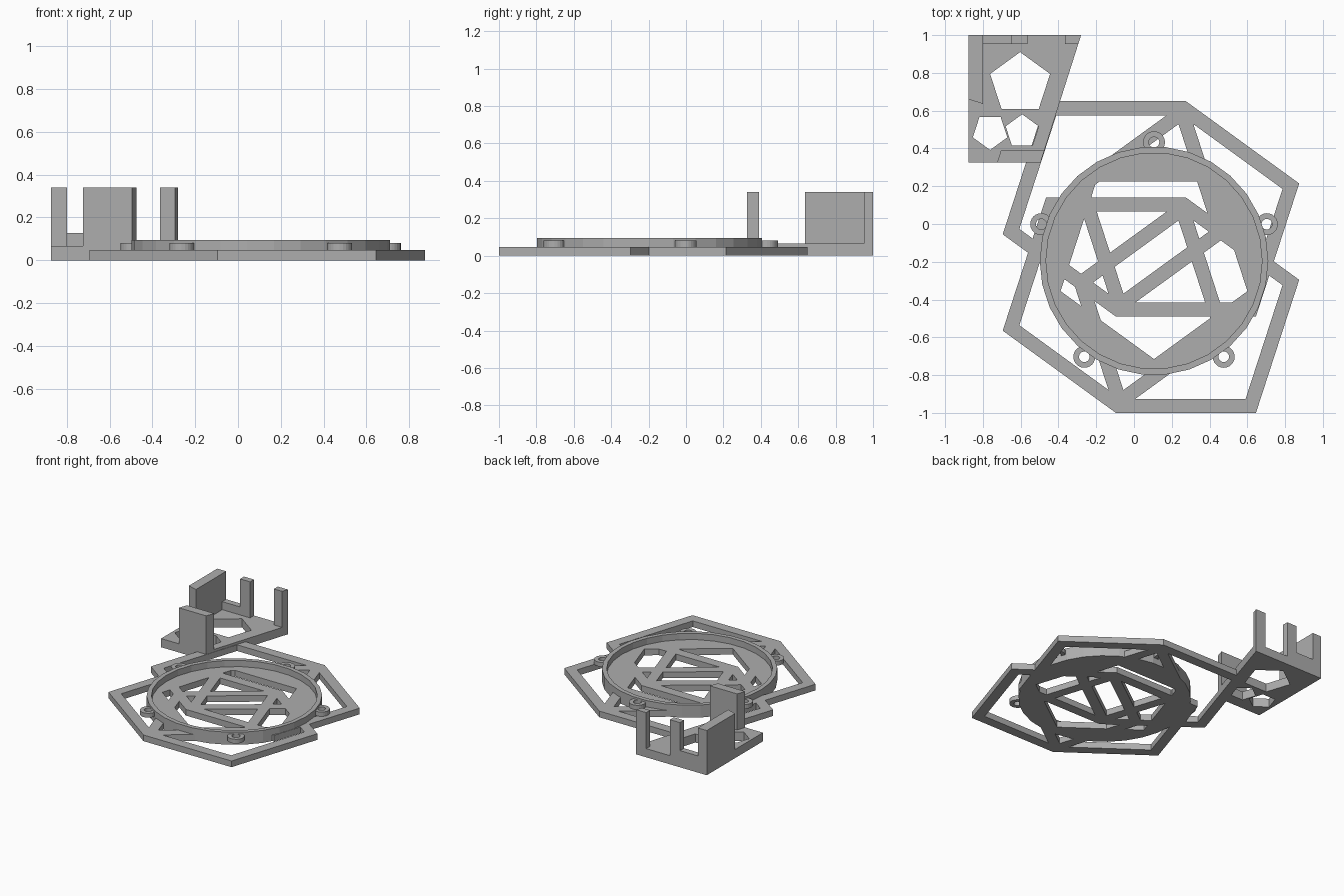
import bpy, bmesh, math
from mathutils import Vector

if "Cube" in bpy.data.objects:
    bpy.data.objects.remove(bpy.data.objects["Cube"])

grey = bpy.data.materials.new("plain grey")
grey.diffuse_color = (0.42, 0.42, 0.42, 1)
grey.use_nodes = True
grey.node_tree.nodes["Principled BSDF"].inputs["Base Color"].default_value = grey.diffuse_color


def plate(name, loops, z0, z1):
    """Solid plate: first loop is the outline, the others are holes."""
    bm = bmesh.new()
    rings = []
    for z in (z0, z1):
        edges, level = [], []
        for loop in loops:
            vs = [bm.verts.new((p[0], p[1], z)) for p in loop]
            edges += [bm.edges.new((vs[i - 1], vs[i])) for i in range(len(vs))]
            level.append(vs)
        bmesh.ops.triangle_fill(bm, edges=edges, use_beauty=True, normal=(0, 0, 1))
        rings.append(level)
    for low, high in zip(*rings):
        for i in range(len(low)):
            bm.faces.new((low[i - 1], low[i], high[i], high[i - 1]))
    bmesh.ops.recalc_face_normals(bm, faces=bm.faces)
    me = bpy.data.meshes.new(name)
    bm.to_mesh(me)
    bm.free()
    me.materials.append(grey)
    ob = bpy.data.objects.new(name, me)
    bpy.context.collection.objects.link(ob)
    return ob


def ngon(cx, cy, r, n, start=90):
    a = [math.radians(start + 360 * i / n) for i in range(n)]
    return [(cx + r * math.cos(t), cy + r * math.sin(t)) for t in a]


def walk(start, side, angles):
    """Closed outline with equal sides, given by their headings."""
    pts = [Vector(start)]
    for a in angles[:-1]:
        t = math.radians(a)
        pts.append(pts[-1] + side * Vector((math.cos(t), math.sin(t))))
    return pts


def inset(pts, w):
    """Inset a clockwise convex outline by w."""
    out = []
    for i, p in enumerate(pts):
        d1 = (p - pts[i - 1]).normalized()
        d2 = (pts[(i + 1) % len(pts)] - p).normalized()
        n1, n2 = Vector((d1.y, -d1.x)), Vector((d2.y, -d2.x))
        out.append(p + (n1 + n2) * w / (1 + n1.dot(n2)))
    return out


SIDE, BAR, FLOOR = 0.741, 0.075, 0.047
CX, CY = 0.106, -0.195

# Two overlapping hexagon frames, each with an inner rhombus frame
for tag, dy in (("back", 0), ("front", -0.51)):
    hexagon = walk((0.275 - SIDE, 0.65 + dy), SIDE, (0, -36, -108, 180, 144, 72))
    rhombus = walk((0.275, 0.65 + dy), SIDE, (-72, -144, 108, 36))
    plate(tag + "_hexagon_frame", [hexagon, inset(hexagon, BAR)], 0, FLOOR)
    plate(tag + "_rhombus_frame", [rhombus, inset(rhombus, BAR)], 0, FLOOR)

# Round floor with pentagon opening, and raised rim
outer = ngon(CX, CY, 0.605, 30, 0)
plate("round_floor", [outer, ngon(CX, CY, 0.52, 5, -90)], 0, FLOOR)
plate("round_rim", [outer, ngon(CX, CY, 0.572, 30, 0)], FLOOR, 0.095)

# Screw lugs around the rim
for i, (x, y) in enumerate(ngon(CX, CY, 0.628, 5)):
    plate(f"screw_lug_{i + 1}", [ngon(x, y, 0.058, 24), ngon(x, y, 0.028, 24)],
          FLOOR, 0.08)

# Bracket base with three pentagon openings
BASE, TOP = 0.066, 0.34
plate("bracket_base",
      [[(-0.875, 1), (-0.28, 1), (-0.495, 0.325), (-0.875, 0.325)],
       ngon(-0.603, 0.743, 0.167, 5),
       ngon(-0.592, 0.489, 0.092, 5),
       ngon(-0.762, 0.488, 0.096, 5, -90)], 0, BASE)

# Bracket walls and posts
plate("bracket_left_wall",
      [[(-0.875, 1), (-0.8, 1), (-0.8, 0.636), (-0.875, 0.66)]], BASE, TOP)
plate("bracket_front_wall",
      [[(-0.725, 0.325), (-0.495, 0.325), (-0.474, 0.39), (-0.704, 0.39)]], BASE, TOP)
plate("bracket_low_back_wall",
      [[(-0.8, 0.953), (-0.65, 0.953), (-0.65, 1), (-0.8, 1)]], BASE, 0.127)
plate("bracket_middle_post",
      [[(-0.65, 0.953), (-0.565, 0.953), (-0.565, 1), (-0.65, 1)]], BASE, TOP)
plate("bracket_end_post",
      [[(-0.365, 0.953), (-0.295, 0.953), (-0.28, 1), (-0.365, 1)]], BASE, TOP)
